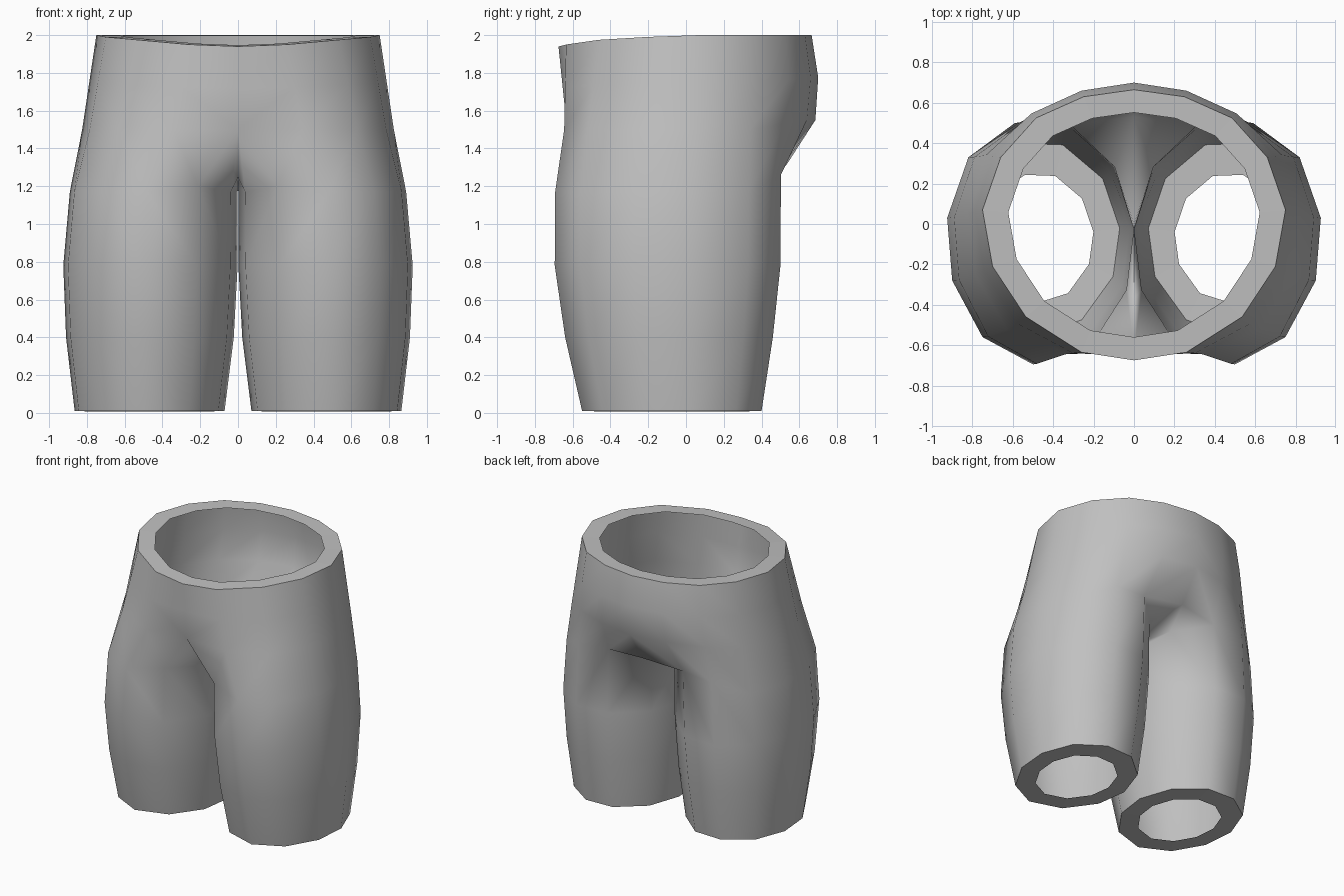
import bpy, bmesh

default_cube = bpy.data.objects.get("Cube")
if default_cube:
    bpy.data.objects.remove(default_cube, do_unlink=True)

# Single plain grey cloth
cloth = bpy.data.materials.new("grey cloth")
cloth.use_nodes = True
grey = (0.53, 0.53, 0.53, 1)
cloth.diffuse_color = grey
cloth.node_tree.nodes["Principled BSDF"].inputs["Base Color"].default_value = grey

# Left half outlines, running from the centre front round the side to the centre back
WAIST = [(0, -.675, 1.94), (.26, -.635, 1.95), (.535, -.46, 1.975), (.7, -.21, 1.99),
         (.75, .07, 2), (.66, .33, 2), (.485, .525, 2), (.25, .63, 2), (0, .665, 2)]
HIP = [(0, -.63, 1.5), (.34, -.645, 1.5), (.63, -.52, 1.5), (.785, -.25, 1.5),
       (.825, .05, 1.5), (.735, .34, 1.5), (.53, .52, 1.53), (.27, .64, 1.55), (0, .685, 1.55)]

# Thigh outline: seven outer points, then four along the inside of the leg
THIGH = [(.5, -.695), (.75, -.56), (.9, -.28), (.925, .03), (.82, .33), (.59, .5),
         (.33, .49), (.1, .28), (.002, -.03), (.04, -.33), (.22, -.6)]
CENTRE_X, CENTRE_Y = .46, -.0975

# Leg levels: height, centre x, centre y, width scale, depth scale
LEG_LEVELS = [(.01, .465, -.075, .86, .795), (.4, .463, -.09, .962, .92),
              (.78, .46, -.0975, 1, 1), (1.17, .4425, -.095, .963, 1)]


def thigh_ring(z, cx, cy, sx, sy):
    """Scale the thigh outline about its centre and place it at one height."""
    return [(cx + (x - CENTRE_X) * sx, cy + (y - CENTRE_Y) * sy, z) for x, y in THIGH]


def between(low, high):
    """Ring halfway between two rings, fuller over the seat."""
    ring = []
    for a, b in zip(low, high):
        x, y, z = ((p + q) / 2 for p, q in zip(a, b))
        ring.append((x, y + (.025 if y > .5 else 0), z))
    return ring


def add_ring(bm, points):
    return [bm.verts.new(p) for p in points]


def bridge(bm, low, high, closed=False):
    """Join two rings of equal length with smooth quads."""
    count = len(low)
    faces = []
    for i in range(count if closed else count - 1):
        j = (i + 1) % count
        faces.append(bm.faces.new((low[i], low[j], high[j], high[i])))
        faces[-1].smooth = True
    return faces


def shrink(ring, centre, factor):
    """Points of a ring drawn in towards a centre."""
    return [tuple(c + (p - c) * factor for p, c in zip(v.co, centre)) for v in ring]


bm = bmesh.new()

# Leg tube
legs = [add_ring(bm, thigh_ring(*level)) for level in LEG_LEVELS]
for low, high in zip(legs, legs[1:]):
    bridge(bm, low, high, closed=True)
top = legs[-1]

# Raise the leg top towards the seat fold
for index, lift in ((5, .09), (6, .11), (7, .07), (10, .03)):
    top[index].co.z += lift

# Hips and waist
hip = add_ring(bm, HIP)
middle = add_ring(bm, between(HIP, WAIST))
waist = add_ring(bm, WAIST)
bridge(bm, hip, middle)
bridge(bm, middle, waist)
bridge(bm, top[:7], hip[1:8])

# Crotch, from the front seam to the seat fold
front, under, seat = add_ring(bm, [(0, -.37, 1.25), (0, 0, 1.22), (0, .53, 1.31)])
back_in, mid_in, front_in, front_edge = top[7:]
for corners in ((front_edge, top[0], hip[1], hip[0]),
                (front_in, front_edge, hip[0], front),
                (mid_in, front_in, front, under),
                (back_in, mid_in, under, seat),
                (top[6], back_in, seat),
                (top[6], seat, hip[8], hip[7])):
    bm.faces.new(corners).smooth = True

# Flat rims with sharp edges, turned in at the waist and the hem
waist_inner = add_ring(bm, shrink(waist, (0, 0, 1.98), .83))
hem_inner = add_ring(bm, shrink(legs[0], (.465, -.075, 0), .67))
rims = bridge(bm, waist, waist_inner) + bridge(bm, hem_inner, legs[0], closed=True)
for face in rims:
    face.smooth = False
    for edge in face.edges:
        edge.smooth = False

mesh = bpy.data.meshes.new("shorts")
bm.to_mesh(mesh)
bm.free()
mesh.materials.append(cloth)
shorts = bpy.data.objects.new("shorts", mesh)
bpy.context.collection.objects.link(shorts)

# Mirror the half
mirror = shorts.modifiers.new("mirror", 'MIRROR')
mirror.merge_threshold = .001
